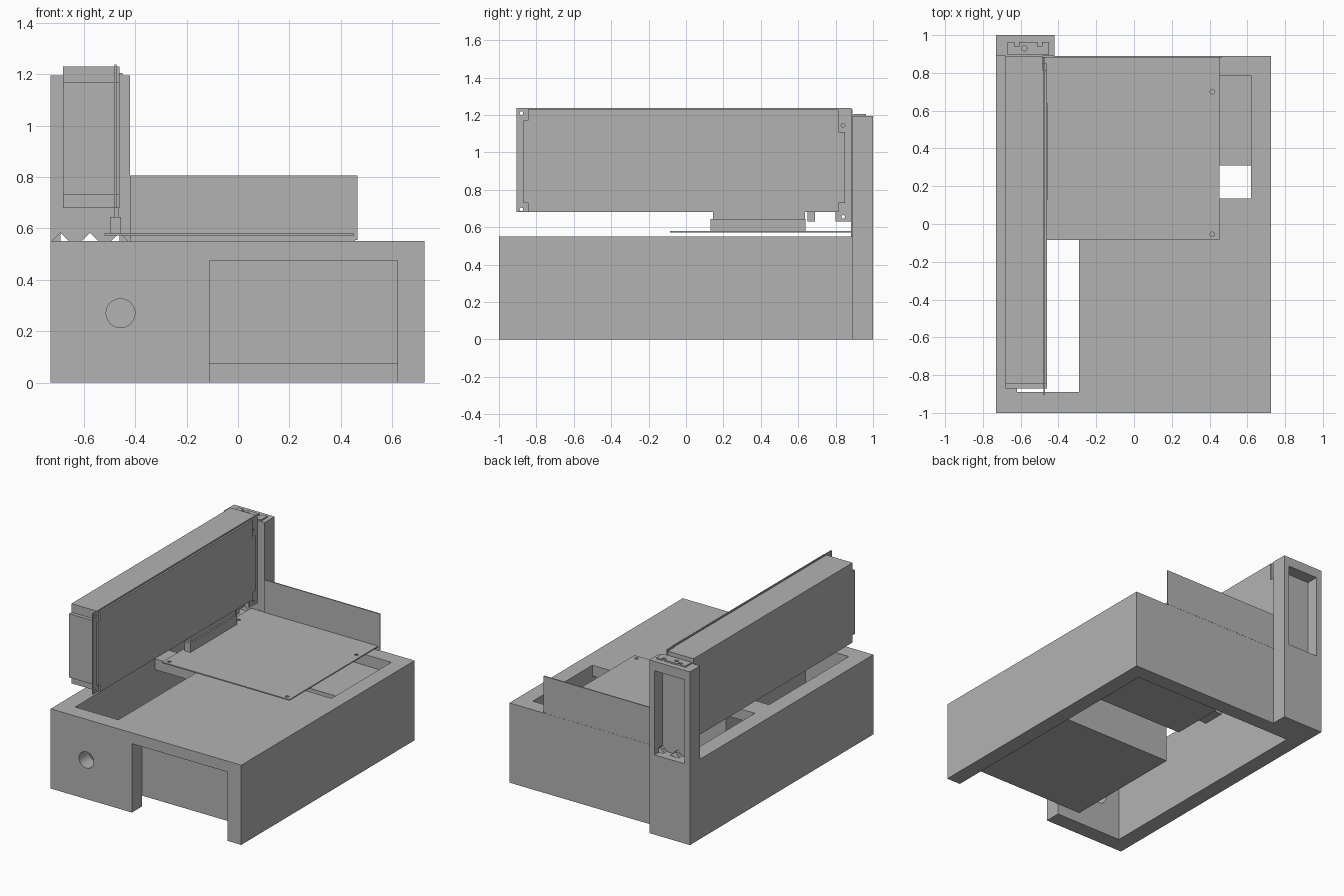
import bpy
import math

old = bpy.data.objects.get("Cube")
if old:
    bpy.data.objects.remove(old, do_unlink=True)

grey = bpy.data.materials.new("plain grey")
grey.use_nodes = True
tone = (0.45, 0.45, 0.45, 1)
grey.diffuse_color = tone
grey.node_tree.nodes["Principled BSDF"].inputs["Base Color"].default_value = tone


def box(name, x, y, z):
    """Box from three (low, high) ranges."""
    spans = (x, y, z)
    corners = [(a, b, c) for a in x for b in y for c in z]
    faces = [(0, 1, 3, 2), (4, 6, 7, 5), (0, 4, 5, 1),
             (2, 3, 7, 6), (0, 2, 6, 4), (1, 5, 7, 3)]
    mesh = bpy.data.meshes.new(name)
    mesh.from_pydata(corners, [], faces)
    mesh.materials.append(grey)
    obj = bpy.data.objects.new(name, mesh)
    bpy.context.collection.objects.link(obj)
    return obj


def rod(name, centre, radius, length, axis, sides=24):
    """Cylinder or prism along the named axis."""
    turn = {"x": (0, math.pi / 2, 0), "y": (math.pi / 2, 0, 0), "z": (0, 0, 0)}[axis]
    bpy.ops.mesh.primitive_cylinder_add(vertices=sides, radius=radius, depth=length,
                                        location=centre, rotation=turn)
    obj = bpy.context.object
    obj.name = name
    obj.data.materials.append(grey)
    return obj


def cut(target, cutter):
    """Subtract the cutter and discard it."""
    cutter.hide_render = True
    mod = target.modifiers.new("cut", "BOOLEAN")
    mod.operation = "DIFFERENCE"
    mod.solver = "EXACT"
    mod.object = cutter
    bpy.context.view_layer.objects.active = target
    bpy.ops.object.modifier_apply(modifier=mod.name)
    bpy.data.objects.remove(cutter, do_unlink=True)


# Hollow base, open below, with top openings, front bay and a round port
base = box("base_housing", (-0.73, 0.725), (-1, 0.89), (0, 0.55))
for x, y, z in [
    ((-0.62, 0.62), (-0.89, 0.785), (-0.1, 0.475)),
    ((-0.62, -0.29), (-0.89, -0.02), (0.4, 0.7)),
    ((-0.62, 0.62), (0.135, 0.785), (0.4, 0.7)),
    ((-0.11, 0.62), (-1.1, -0.8), (-0.1, 0.475)),
]:
    cut(base, box("cutter", x, y, z))
cut(base, rod("cutter", (-0.457, -0.95, 0.27), 0.056, 0.3, "y", 40))

# Compartments inside the base
box("front_compartment", (-0.29, 0.625), (-0.89, -0.02), (0.075, 0.48))
box("rear_compartment", (-0.115, 0.625), (0.31, 0.79), (0.075, 0.475))

# Rear tower with a recess in its back and notches at the recess foot
tower = box("rear_tower", (-0.73, -0.42), (0.89, 1), (0, 1.195))
cut(tower, box("cutter", (-0.69, -0.46), (0.915, 1.1), (0.55, 1.13)))
for x in (-0.69, -0.575, -0.46):
    notch = rod("cutter", (x, 0.9, 0.55), 0.033, 0.1, "y", 4)
    cut(tower, notch)

# Connector plate on top of the tower
cap = box("tower_top_plate", (-0.67, -0.45), (0.895, 0.963), (1.19, 1.205))
cut(cap, rod("cutter", (-0.58, 0.93, 1.2), 0.014, 0.1, "z"))
for x in (-0.62, -0.5):
    cut(cap, box("cutter", (x - 0.012, x + 0.012), (0.94, 1), (1.196, 1.3)))

# Long upright case with stepped ends
box("case_body", (-0.68, -0.46), (-0.845, 0.815), (0.68, 1.23))
box("case_front_end", (-0.68, -0.46), (-0.87, -0.8), (0.73, 1.17))
box("case_rear_end", (-0.68, -0.46), (0.78, 0.85), (0.73, 1.11))
box("case_rear_link", (-0.68, -0.485), (0.78, 0.889), (0.68, 1.23))

# Thin mounting sheet running through the case, with screw holes
sheet = box("mounting_sheet", (-0.48, -0.472), (-0.905, 0.885), (0.68, 1.238))
ear = box("mounting_sheet_ear", (-0.48, -0.472), (0.8, 0.885), (0.63, 0.68))
for y, z, plate in [(-0.88, 1.21, sheet), (-0.88, 0.695, sheet),
                    (0.84, 1.145, sheet), (0.84, 0.655, ear)]:
    cut(plate, rod("cutter", (-0.476, y, z), 0.01, 0.05, "x", 16))

# Connector strip and hook below the case
box("connector_strip", (-0.498, -0.455), (0.13, 0.638), (0.578, 0.645))
box("connector_blade", (-0.483, -0.465), (0.145, 0.635), (0.64, 0.69))
box("hook", (-0.48, -0.472), (0.65, 0.69), (0.63, 0.69))

# Flat board with four corner holes
board = box("flat_board", (-0.52, 0.452), (-0.085, 0.885), (0.572, 0.58))
for x in (-0.485, 0.415):
    for y in (-0.055, 0.7):
        cut(board, rod("cutter", (x, y, 0.575), 0.012, 0.1, "z", 20))

# Upright rear panel beside the tower
box("rear_panel", (-0.42, 0.465), (0.882, 0.89), (0.555, 0.805))
box("rear_panel_foot", (-0.42, 0.455), (0.882, 0.889), (0.545, 0.557))
